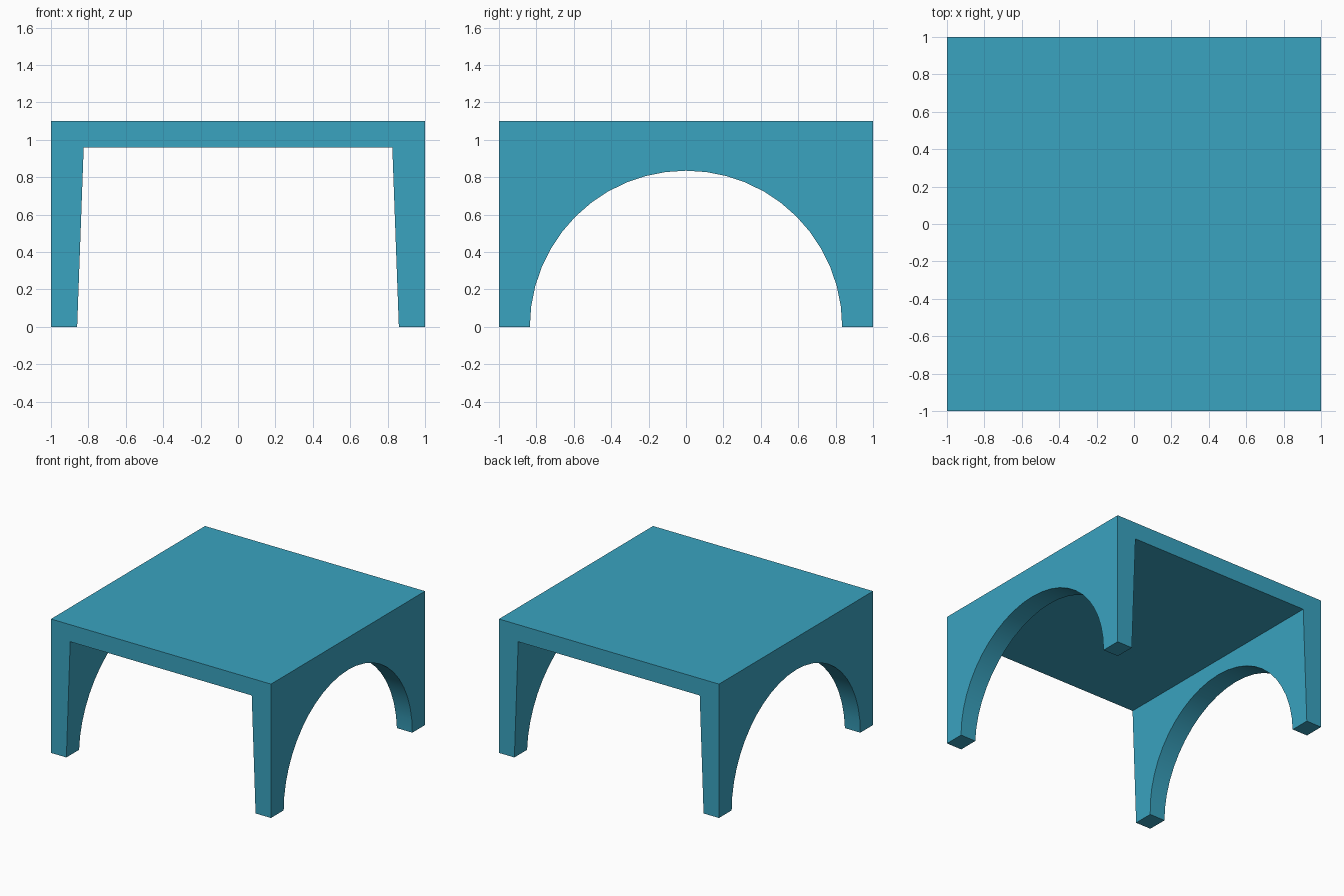
import bpy
import bmesh
from math import pi

if "Cube" in bpy.data.objects:
    bpy.data.objects.remove(bpy.data.objects["Cube"])

WIDTH, HEIGHT, TOP_UNDERSIDE = 1.0, 1.10, 0.96
LEG_FOOT_X, LEG_HEAD_X = 0.86, 0.825
ARCH_RADIUS = 0.835


def extrude_profile(name, points, half_depth):
    """Solid from an x-z outline, extruded along y."""
    bm = bmesh.new()
    face = bm.faces.new([bm.verts.new((x, -half_depth, z)) for x, z in points])
    result = bmesh.ops.extrude_face_region(bm, geom=[face])
    verts = [v for v in result["geom"] if isinstance(v, bmesh.types.BMVert)]
    bmesh.ops.translate(bm, verts=verts, vec=(0, 2 * half_depth, 0))
    bmesh.ops.recalc_face_normals(bm, faces=bm.faces)
    mesh = bpy.data.meshes.new(name)
    bm.to_mesh(mesh)
    bm.free()
    obj = bpy.data.objects.new(name, mesh)
    bpy.context.collection.objects.link(obj)
    return obj


# Table: flat top and two side walls with tapered inner faces
right = [(LEG_HEAD_X, TOP_UNDERSIDE), (LEG_FOOT_X, 0), (WIDTH, 0), (WIDTH, HEIGHT)]
left = [(-x, z) for x, z in reversed(right)]
table = extrude_profile("table", right + left, WIDTH)

# Round arch through both side walls
bpy.ops.mesh.primitive_cylinder_add(vertices=48, radius=ARCH_RADIUS, depth=2.4,
                                    rotation=(0, pi / 2, 0))
cutter = bpy.context.object
cutter.name = "arch_cutter"
cutter.hide_render = True

arch = table.modifiers.new("arch", "BOOLEAN")
arch.operation = "DIFFERENCE"
arch.solver = "EXACT"
arch.object = cutter
bpy.context.view_layer.objects.active = table
bpy.ops.object.modifier_apply(modifier=arch.name)
bpy.data.objects.remove(cutter)

# Teal finish
teal = bpy.data.materials.new("teal")
teal.diffuse_color = (0.042, 0.367, 0.527, 1)
teal.use_nodes = True
teal.node_tree.nodes["Principled BSDF"].inputs["Base Color"].default_value = teal.diffuse_color
table.data.materials.clear()
table.data.materials.append(teal)

# Smooth the arch soffit, keep all edges crisp
bpy.ops.object.select_all(action="DESELECT")
table.select_set(True)
bpy.ops.object.shade_smooth_by_angle(angle=pi / 6)
